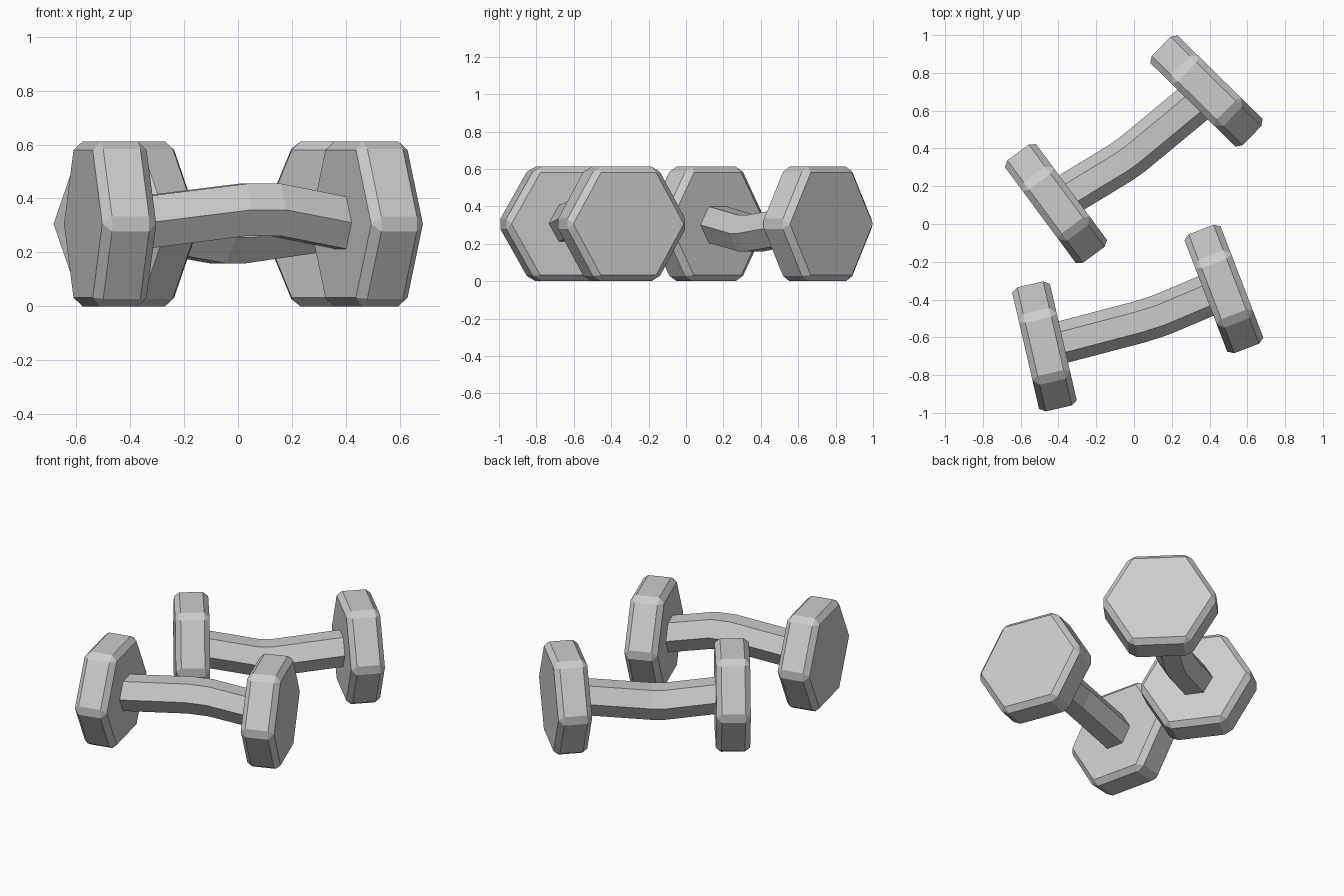
import bpy, bmesh, math
from mathutils import Vector, Matrix

if "Cube" in bpy.data.objects:
    bpy.data.objects.remove(bpy.data.objects["Cube"])

MID_Z = 0.306        # height of the bar ends and head centres
HEX_R = 0.353        # head corner radius
THICK = 0.205        # head thickness
GRIP_R = 0.112       # handle corner radius


def finish(name, bm):
    bmesh.ops.recalc_face_normals(bm, faces=bm.faces)
    mesh = bpy.data.meshes.new(name)
    bm.to_mesh(mesh)
    bm.free()
    obj = bpy.data.objects.new(name, mesh)
    bpy.context.collection.objects.link(obj)
    return obj


def loft(name, rings):
    """Skin six-sided rings into a closed solid."""
    bm = bmesh.new()
    loops = [[bm.verts.new(p) for p in ring] for ring in rings]
    for a, b in zip(loops, loops[1:]):
        for i in range(6):
            j = (i + 1) % 6
            bm.faces.new((a[i], a[j], b[j], b[i]))
    bm.faces.new(loops[0])
    bm.faces.new(loops[-1])
    return finish(name, bm)


def hex_ring(center, angle, radius):
    """Upright hexagon with flat top, facing along a horizontal heading."""
    side = Vector((-math.sin(angle), math.cos(angle), 0))
    up = Vector((0, 0, 1))
    return [center + radius * (side * math.cos(k * math.pi / 3) + up * math.sin(k * math.pi / 3))
            for k in range(6)]


def axis(deg):
    a = math.radians(deg)
    return Vector((math.cos(a), math.sin(a), 0))


def head(name, x, y, deg):
    # chamfered hexagonal weight
    c = Vector((x, y, MID_Z))
    d = axis(deg) * THICK / 2
    obj = loft(name, [hex_ring(c + s * d, math.radians(deg), HEX_R) for s in (-1, 1)])
    bev = obj.modifiers.new("chamfer", 'BEVEL')
    bev.width = 0.032
    bev.segments = 1
    bev.limit_method = 'ANGLE'
    bev.angle_limit = math.radians(30)


def dumbbell(tag, left, right, kinks):
    head(tag + "_left_head", *left)
    head(tag + "_right_head", *right)
    # bent handle, its ends sunk into the heads
    start = Vector((left[0], left[1], MID_Z)) + axis(left[2]) * 0.08
    end = Vector((right[0], right[1], MID_Z)) - axis(right[2]) * 0.08
    pts = [start] + [Vector(k) for k in kinks] + [end]
    rings = []
    for i, p in enumerate(pts):
        before = (p - pts[i - 1]).normalized() if i else Vector()
        after = (pts[i + 1] - p).normalized() if i < len(pts) - 1 else Vector()
        d = before + after
        rings.append(hex_ring(p, math.atan2(d.y, d.x), GRIP_R))
    loft(tag + "_handle", rings)


# front dumbbell arches up, rear one sags
dumbbell("front", (-0.474, -0.648, 13), (0.476, -0.344, 21),
         [(0.02, -0.521, 0.358), (0.14, -0.483, 0.358)])
dumbbell("rear", (-0.413, 0.108, 36.5), (0.384, 0.704, 45.5),
         [(-0.07, 0.325, 0.256), (-0.01, 0.367, 0.256)])
